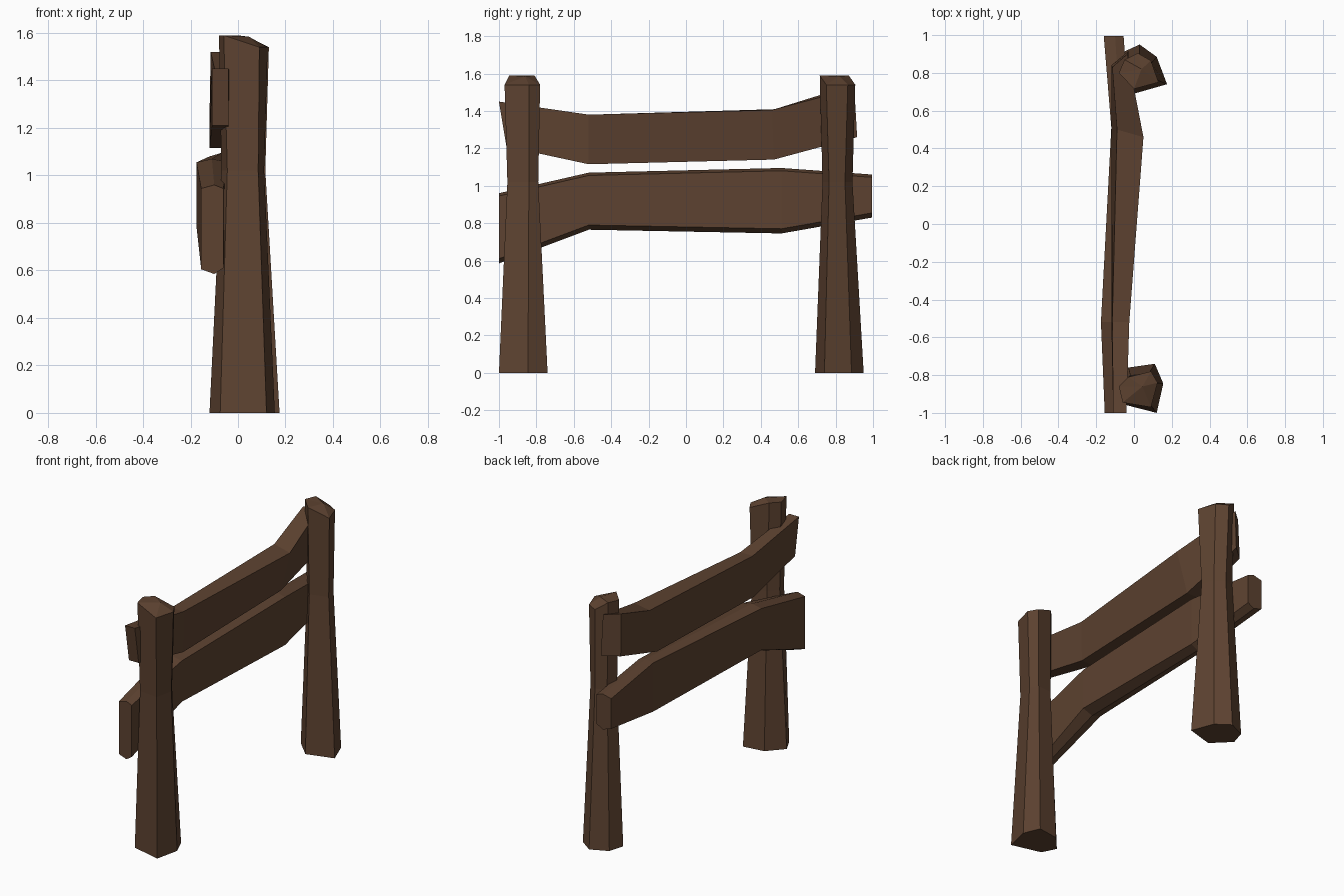
import bpy, bmesh

if "Cube" in bpy.data.objects:
    bpy.data.objects.remove(bpy.data.objects["Cube"])

wood = bpy.data.materials.new("dark_wood")
wood.diffuse_color = (0.11, 0.055, 0.03, 1)
wood.use_nodes = True
wood.node_tree.nodes["Principled BSDF"].inputs["Base Color"].default_value = wood.diffuse_color


def loft(name, rings, peak=None):
    """Skin matching rings of points; cap flat, or with a fan to a peak point."""
    bm = bmesh.new()
    loops = [[bm.verts.new(p) for p in ring] for ring in rings]
    n = len(loops[0])
    for a, b in zip(loops, loops[1:]):
        for i in range(n):
            j = (i + 1) % n
            bm.faces.new((a[i], a[j], b[j], b[i]))
    bm.faces.new(loops[0][::-1])
    if peak:
        tip = bm.verts.new(peak)
        for i in range(n):
            bm.faces.new((loops[-1][i], loops[-1][(i + 1) % n], tip))
    else:
        bm.faces.new(loops[-1])
    bmesh.ops.recalc_face_normals(bm, faces=bm.faces)
    mesh = bpy.data.meshes.new(name)
    bm.to_mesh(mesh)
    bm.free()
    mesh.materials.append(wood)
    obj = bpy.data.objects.new(name, mesh)
    bpy.context.collection.objects.link(obj)
    return obj


def post(name, base, waist, top, peak):
    # top rim is chopped: high on the rail side, low on the outer side
    rim = [(x, y, 1.54 if i < 3 else 1.59) for i, (x, y) in enumerate(top)]
    loft(name, [[(x, y, 0) for x, y in base],
                [(x, y, 1.02) for x, y in waist], rim], peak)


# Posts: hexagons pinched at the waist
post("front_post",
     [(.12, -1.0), (.155, -.845), (.11, -.74), (-.03, -.76), (-.12, -.86), (-.075, -.95)],
     [(.085, -.955), (.11, -.84), (.08, -.79), (-.02, -.80), (-.07, -.86), (-.045, -.94)],
     [(.09, -.97), (.125, -.84), (.09, -.78), (-.03, -.81), (-.08, -.86), (-.06, -.945)],
     (.045, -.86, 1.585))
post("back_post",
     [(.175, .74), (.12, .885), (.03, .95), (-.08, .90), (-.11, .80), (0, .69)],
     [(.115, .765), (.09, .85), (.03, .89), (-.04, .865), (-.065, .80), (0, .73)],
     [(.13, .75), (.09, .865), (.02, .905), (-.05, .87), (-.08, .80), (0, .715)],
     (.04, .82, 1.585))

# Lower rail: bowed plank with ridged top and bottom edges
# columns: y, left x, middle x, right x, bottom z, top z
lower = [(-1.0, -.155, -.10, -.062, .585, .96),
         (-.52, -.175, -.11, -.04, .765, 1.07),
         (.51, -.12, -.07, -.02, .745, 1.095),
         (.995, -.16, -.10, -.055, .83, 1.06)]
loft("lower_rail", [[(l, y, b + .02), (m, y, b), (r, y, b + .025),
                     (r, y, t - .015), (m, y, t), (l, y, t - .015)]
                    for y, l, m, r, b, t in lower])

# Upper rail: twisted four-sided plank
loft("upper_rail", [
    [(-.11, -.96, 1.21), (-.04, -.96, 1.21), (-.04, -1.0, 1.45), (-.11, -1.0, 1.45)],
    [(-.12, -.52, 1.115), (-.03, -.52, 1.115), (-.025, -.52, 1.38), (-.115, -.52, 1.38)],
    [(-.12, .47, 1.14), (-.02, .47, 1.14), (.05, .46, 1.405), (-.09, .50, 1.41)],
    [(-.12, .84, 1.25), (-.03, .915, 1.26), (-.035, .90, 1.52), (-.115, .83, 1.52)]])
